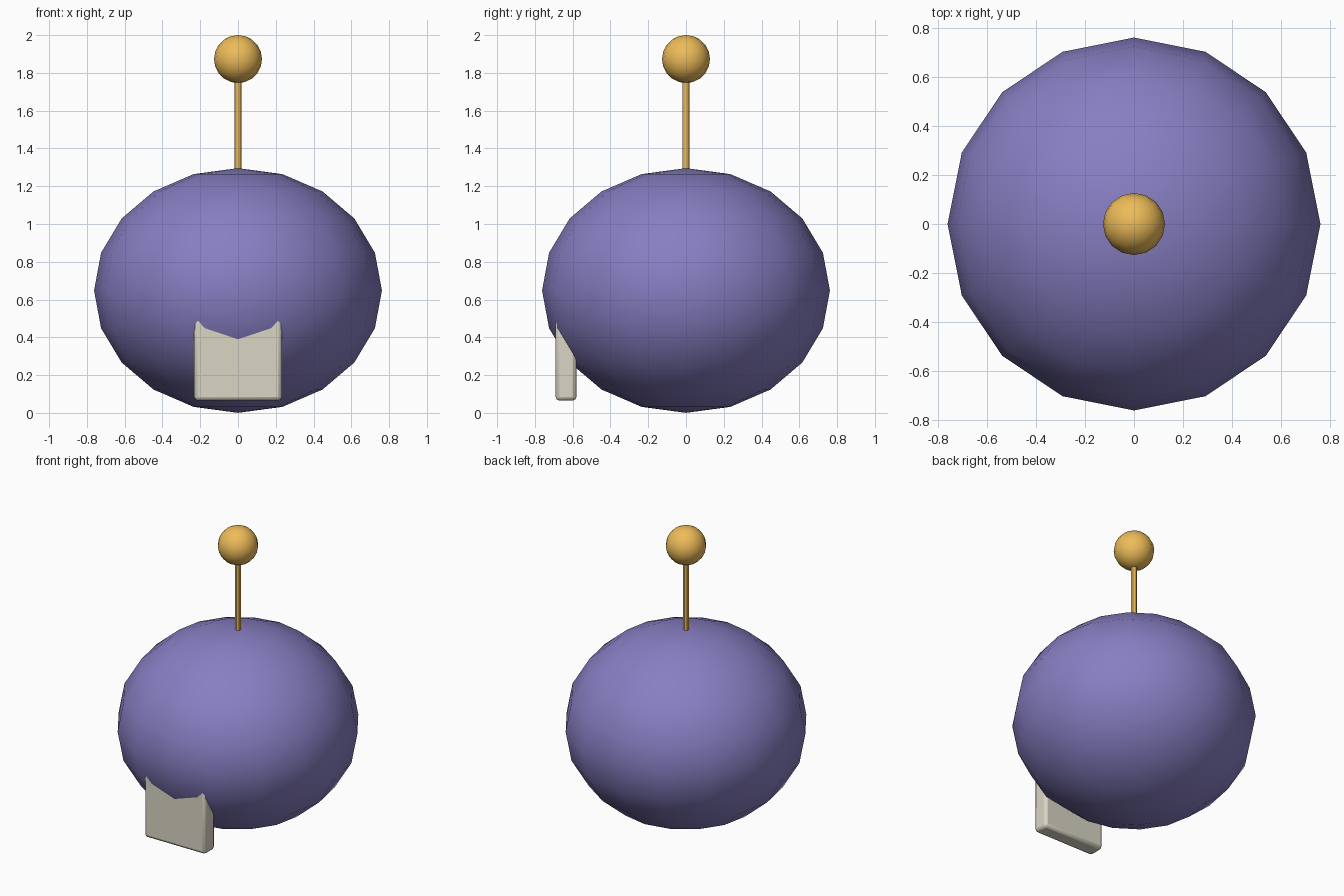
import bpy

if "Cube" in bpy.data.objects:
    bpy.data.objects.remove(bpy.data.objects["Cube"])


def paint(obj, name, color):
    mat = bpy.data.materials.get(name) or bpy.data.materials.new(name)
    mat.diffuse_color = (*color, 1)
    mat.use_nodes = True
    mat.node_tree.nodes["Principled BSDF"].inputs["Base Color"].default_value = mat.diffuse_color
    obj.data.materials.append(mat)


def finish(obj, name, mat, color):
    obj.name = name
    bpy.ops.object.shade_smooth_by_angle()
    paint(obj, mat, color)
    return obj


def ball(name, radius, z, squash, rings, mat, color):
    bpy.ops.mesh.primitive_uv_sphere_add(segments=16, ring_count=rings, radius=radius, location=(0, 0, z))
    obj = bpy.context.object
    obj.scale.z = squash
    bpy.ops.object.transform_apply(location=False, rotation=False, scale=True)
    return finish(obj, name, mat, color)


PURPLE = (0.24, 0.21, 0.54)
GOLD = (0.85, 0.50, 0.10)
CREAM = (0.70, 0.67, 0.56)

# Squashed round body
ball("body", 0.762, 0.648, 0.85, 10, "purple", PURPLE)

# Antenna stem and knob
bpy.ops.mesh.primitive_cylinder_add(vertices=12, radius=0.018, depth=0.56, location=(0, 0, 1.53))
finish(bpy.context.object, "antenna_stem", "gold", GOLD)
ball("antenna_knob", 0.127, 1.873, 1.0, 10, "gold", GOLD)

# Front door panel with rounded edges, its top sunk into the body
bpy.ops.mesh.primitive_cube_add(size=1, location=(0, -0.635, 0.36))
door = bpy.context.object
door.scale = (0.464, 0.11, 0.59)
bpy.ops.object.transform_apply(location=False, rotation=False, scale=True)
bevel = door.modifiers.new("rounded_edges", "BEVEL")
bevel.width = 0.02
bevel.segments = 2
finish(door, "door_panel", "cream", CREAM)
